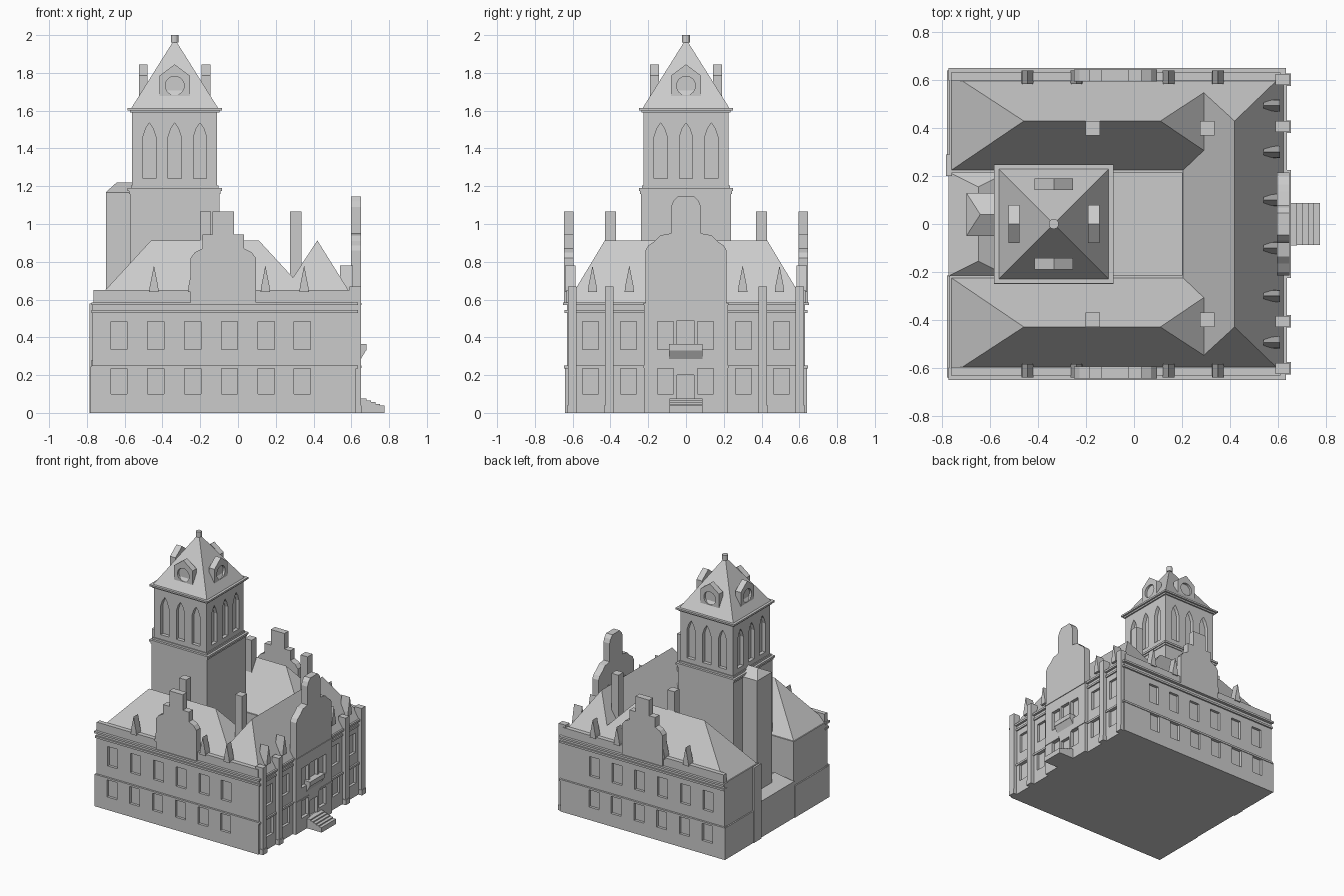
import bpy, bmesh
from math import pi, cos, sin
from mathutils import Matrix, Vector

if "Cube" in bpy.data.objects:
    bpy.data.objects.remove(bpy.data.objects["Cube"])

TC = (-0.335, 0.0)          # tower centre


def finish(name, bm):
    bmesh.ops.recalc_face_normals(bm, faces=bm.faces)
    me = bpy.data.meshes.new(name)
    bm.to_mesh(me)
    bm.free()
    ob = bpy.data.objects.new(name, me)
    bpy.context.collection.objects.link(ob)
    return ob


def loft(bm, a, b):
    """Closed solid between two matching point rings."""
    va, vb = [bm.verts.new(p) for p in a], [bm.verts.new(p) for p in b]
    bm.faces.new(va)
    bm.faces.new(vb[::-1])
    n = len(va)
    for i in range(n):
        bm.faces.new((va[i], vb[i], vb[(i + 1) % n], va[(i + 1) % n]))


def panel(bm, pts, ang, d0, d1, centre=(0, 0)):
    """Wall-plane profile (u, z) extruded outward; ang 0 faces -y, 90 faces +x."""
    m = Matrix.Translation((*centre, 0)) @ Matrix.Rotation(ang * pi / 180, 4, 'Z')
    loft(bm, *[[m @ Vector((u, -d, z)) for u, z in pts] for d in (d0, d1)])


def box(bm, x0, x1, y0, y1, z0, z1):
    ring = [(x0, y0), (x1, y0), (x1, y1), (x0, y1)]
    loft(bm, [(x, y, z0) for x, y in ring], [(x, y, z1) for x, y in ring])


def boxes(name, items):
    bm = bmesh.new()
    for b in items:
        box(bm, *b)
    return finish(name, bm)


def rect(u, w, z0, z1):
    return [(u - w, z0), (u + w, z0), (u + w, z1), (u - w, z1)]


def cut(ob, bm):
    """Cut the recesses in bm out of ob."""
    c = finish(ob.name + "_cutter", bm)
    c.hide_render = True
    mod = ob.modifiers.new("cut", 'BOOLEAN')
    mod.object, mod.solver, mod.operation = c, 'EXACT', 'DIFFERENCE'
    dg = bpy.context.evaluated_depsgraph_get()
    me = bpy.data.meshes.new_from_object(ob.evaluated_get(dg))
    ob.modifiers.clear()
    ob.data = me
    bpy.data.objects.remove(c)


def hip(name, x0, x1, y0, y1, z0, r0, r1, z1):
    """Hip roof from eave rectangle to ridge r0-r1."""
    bm = bmesh.new()
    a, b, c, d = [bm.verts.new((x, y, z0)) for x, y in ((x0, y0), (x1, y0), (x1, y1), (x0, y1))]
    p, q = bm.verts.new((*r0, z1)), bm.verts.new((*r1, z1))
    along_x = abs(r1[0] - r0[0]) > abs(r1[1] - r0[1])
    fs = [(a, b, q, p), (b, c, q), (c, d, p, q), (d, a, p)] if along_x else \
         [(a, b, p), (b, c, q, p), (c, d, q), (d, a, p, q)]
    for f in fs + [(a, d, c, b)]:
        bm.faces.new(f)
    return finish(name, bm)


# U-shaped walls, two storeys with recessed windows
WX = [-0.63, -0.435, -0.24, -0.045, 0.15, 0.34]
for name, h, xl, xr, z0, z1, w0, w1 in (
        ("lower_walls", 0.64, -0.78, 0.625, 0, 0.245, 0.10, 0.235),
        ("upper_walls", 0.63, -0.77, 0.62, 0.24, 0.585, 0.335, 0.485)):
    ring = [(xl, -h), (xr, -h), (xr, h), (xl, h), (xl, .215), (.2, .215), (.2, -.215), (xl, -.215)]
    bm = bmesh.new()
    loft(bm, [(x, y, z0) for x, y in ring], [(x, y, z1) for x, y in ring])
    walls = finish(name, bm)
    bm = bmesh.new()
    for x in WX:
        panel(bm, rect(x, .043, w0, w1), 0, h - .02, h + .1)
        panel(bm, rect(-x, .043, w0, w1), 180, h - .02, h + .1)
    for y in (-.505, -.305, .305, .505):
        panel(bm, rect(y, .043, w0, w1), 90, xr - .02, xr + .1)
    cut(walls, bm)

# Low courtyard block with its little roof, and the rear pilaster
boxes("courtyard_block", [(-.775, .25, -.22, .22, 0, .28)])
hip("courtyard_roof", -.77, -.53, -.215, .215, .28, (-.65, -.155), (-.65, .155), .34)
boxes("rear_pilaster", [(-.785, -.76, .2, .29, 0, .58)])

# String courses, cornice and parapets
items = []
for s in (-1, 1):
    for z0, z1, d in ((.235, .25, .645), (.53, .545, .642), (.57, .585, .652)):
        items.append((-.775, .635, min(s * .6, s * d), max(s * .6, s * d), z0, z1))
    items.append((-.765, .612, min(s * .598, s * .632), max(s * .598, s * .632), .58, .65))
for z0, z1, d in ((.235, .25, .632), (.53, .545, .63), (.57, .585, .638)):
    items.append((.58, d, -.62, .62, z0, z1))
boxes("bands_and_parapets", items)

# Hip roofs: two wings and the entrance range
for s, n in ((-1, "front"), (1, "back")):
    ys = sorted((s * .22, s * .632))
    hip(n + "_wing_roof", -.77, .42, *ys, .577, (-.46, s * .43), (.11, s * .43), .913)
hip("entrance_roof", .2, .63, -.632, .632, .577, (.42, -.43), (.42, .43), .913)

# Chimneys
boxes("chimneys", [(x - .03, x + .03, s * .4 - .03, s * .4 + .03, .6, 1.065)
                   for x in (-.172, .306) for s in (-1, 1)])

# Stepped gables on both long sides
half = [(.173, .58), (.173, .82), (.15, .85), (.11, .87), (.11, .945), (.058, .945), (.058, 1.065)]
prof = half + [(-u, z) for u, z in half[::-1]]
bm = bmesh.new()
for ang, c in ((0, -.078), (180, .078)):
    panel(bm, [(u + c, z) for u, z in prof], ang, .595, .645)
finish("side_gables", bm)

# Spiky roof dormers
bm = bmesh.new()
for ang, us, d0, d1 in ((0, (-.445, -.24, .145, .35), .585, .64),
                        (180, (.445, .24, -.145, -.35), .585, .64),
                        (90, (-.495, -.3, -.1, .1, .3, .495), .54, .61)):
    for u in us:
        panel(bm, [(u - .025, .64), (u + .025, .64), (u + .022, .67), (u, .78), (u - .022, .67)],
              ang, d0, d1)
finish("spike_dormers", bm)

# Entrance bay with curved gable
half = [(.222, 0), (.222, .58), (.215, .58), (.215, .86), (.2, .885), (.165, .91), (.135, .94), (.08, .95),
        (.08, 1.09), (.068, 1.12), (.045, 1.145)]
bm = bmesh.new()
panel(bm, half + [(-u, z) for u, z in half[::-1]], 90, .597, .65)
bay = finish("entrance_bay", bm)
bm = bmesh.new()
for u in (-.108, .103):
    panel(bm, rect(u, .042, .335, .485), 90, .625, .7)
    panel(bm, rect(u, .042, .1, .235), 90, .625, .7)
panel(bm, rect(-.002, .045, .36, .49), 90, .625, .7)
panel(bm, rect(-.002, .045, .07, .2), 90, .625, .7)
cut(bay, bm)
boxes("bay_bands", [(.6, .655, -.225, .225, .57, .583), (.6, .655, -.225, -.07, .237, .25),
                    (.6, .655, .07, .225, .237, .25)])

# Facade pilasters
boxes("pilasters", [(.59, .65, y - .023, y + .023, z0, z1)
                    for y in (-.603, -.407, .407, .603) for z0, z1 in ((.03, .67),)]
      + [(.59, .655, y - .026, y + .026, 0, .04) for y in (-.603, -.407, .407, .603)])

# Balcony on a tapered bracket, and entrance steps
bm = bmesh.new()
box(bm, .63, .68, -.09, .087, .33, .365)
loft(bm, [(.64, -.09, .285), (.65, -.09, .285), (.68, -.09, .335), (.64, -.09, .335)],
     [(.64, .087, .285), (.65, .087, .285), (.68, .087, .335), (.64, .087, .335)])
finish("balcony", bm)
boxes("entrance_steps", [(.64, .68 + .024 * i, -.087, .087, 0, .075 - .009 * i) for i in range(5)])

# Tower shaft, mouldings and belfry with lancet recesses


def square(h, z0, z1):
    return (TC[0] - h, TC[0] + h, -h, h, z0, z1)


boxes("tower_shaft", [square(.237, 0, 1.165)])
boxes("tower_mouldings", [square(.243, 1.16, 1.175), square(.25, 1.175, 1.19), square(.232, 1.19, 1.205),
                          square(.236, 1.59, 1.602), square(.249, 1.602, 1.615)])
belfry = boxes("belfry", [square(.225, 1.18, 1.6)])
bm = bmesh.new()
for ang in range(0, 360, 90):
    for u in (-.134, 0, .134):
        panel(bm, [(u - .035, 1.24), (u + .035, 1.24), (u + .035, 1.46), (u + .02, 1.505), (u, 1.535),
                   (u - .02, 1.505), (u - .035, 1.46)], ang, .198, .3, TC)
cut(belfry, bm)

# Spire and finial
bm = bmesh.new()
bmesh.ops.create_cone(bm, cap_ends=True, segments=4, radius1=.232 * 2 ** .5, radius2=.004, depth=.365,
                      matrix=Matrix.Translation((*TC, 1.61 + .1825)) @ Matrix.Rotation(pi / 4, 4, 'Z'))
finish("spire", bm)
bm = bmesh.new()
bmesh.ops.create_cone(bm, cap_ends=True, segments=12, radius1=.021, radius2=.021, depth=.04,
                      matrix=Matrix.Translation((*TC, 1.98)))
finish("finial", bm)

# Clock dormers with round recesses
for i in range(4):
    bm = bmesh.new()
    panel(bm, [(-.08, 1.675), (.08, 1.675), (.08, 1.785), (0, 1.845), (-.08, 1.785)], i * 90, .143, .19, TC)
    dormer = finish("clock_dormer_%d" % (i + 1), bm)
    bm = bmesh.new()
    panel(bm, [(.05 * cos(k * pi / 12), 1.732 + .05 * sin(k * pi / 12)) for k in range(24)],
          i * 90, .172, .25, TC)
    cut(dormer, bm)

# Stair turret behind the tower
boxes("stair_turret", [(-.7, -.56, -.05, .13, 0, 1.168)])
hip("turret_roof", -.7, -.5, -.05, .13, 1.168, (-.642, .04), (-.5, .04), 1.22)
